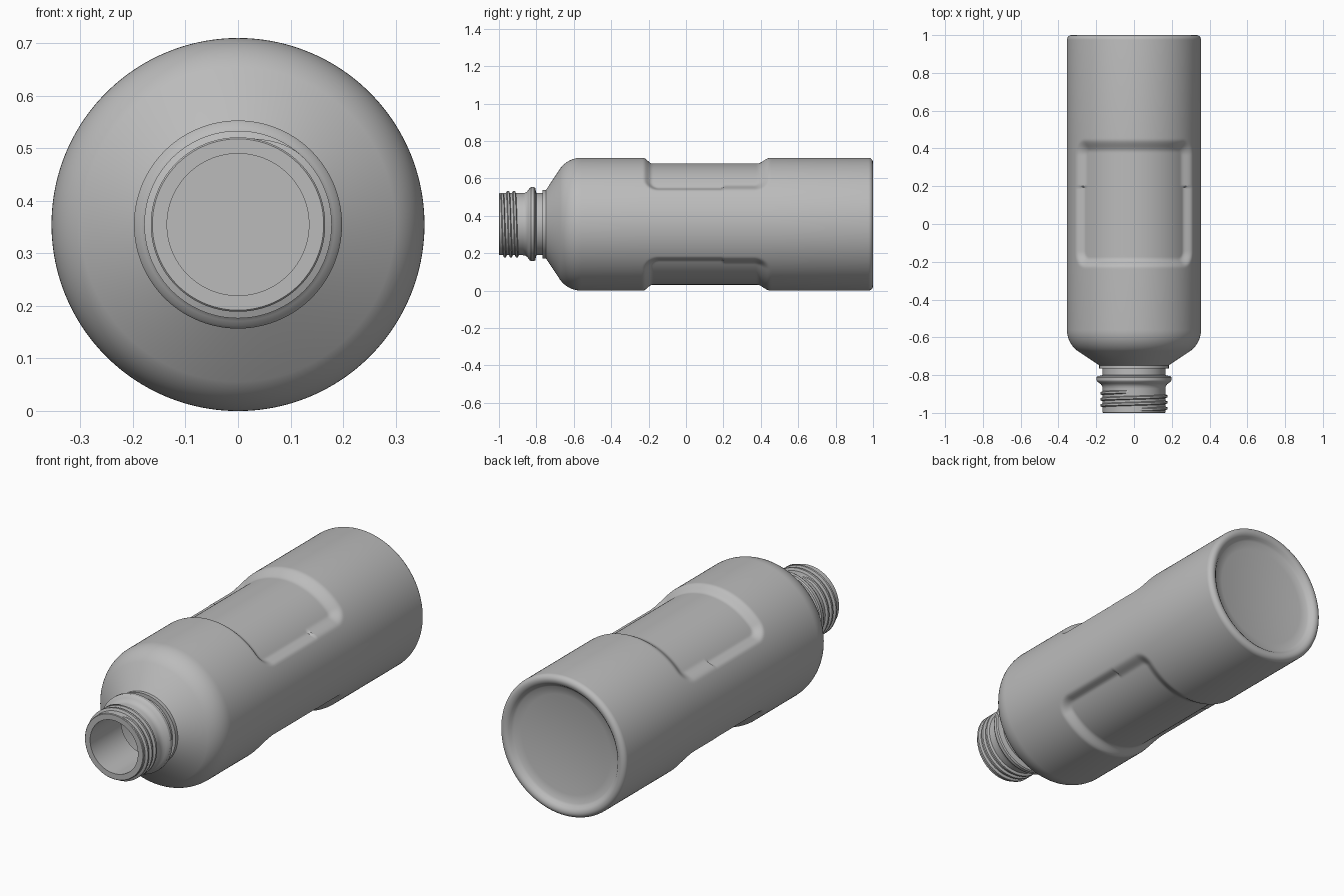
import bpy, bmesh, math

if "Cube" in bpy.data.objects:
    bpy.data.objects.remove(bpy.data.objects["Cube"])

SEG = 256          # sides around the bottle axis
R = 0.355          # body radius, also the height of the axis
grey = bpy.data.materials.new("plain_grey")
grey.diffuse_color = (0.5, 0.5, 0.5, 1)
grey.use_nodes = True
grey.node_tree.nodes["Principled BSDF"].inputs["Base Color"].default_value = grey.diffuse_color


def smooth(t):
    t = max(0.0, min(1.0, t))
    return t * t * (3 - 2 * t)


def point(angle, r, y):
    """Angle is measured clockwise from the top, around the y axis."""
    return (r * math.sin(angle), y, R + r * math.cos(angle))


def finish(name, bm):
    bmesh.ops.recalc_face_normals(bm, faces=bm.faces[:])
    me = bpy.data.meshes.new(name)
    bm.to_mesh(me)
    bm.free()
    me.materials.append(grey)
    ob = bpy.data.objects.new(name, me)
    bpy.context.collection.objects.link(ob)
    bpy.ops.object.select_all(action='DESELECT')
    ob.select_set(True)
    bpy.context.view_layer.objects.active = ob
    bpy.ops.object.shade_smooth_by_angle(angle=math.radians(32))


def panel_depth(angle, y):
    """Depth of the two rounded grip panels, on top and underneath."""
    a = abs(math.atan2(math.sin(angle), math.cos(angle)))
    a = min(a, math.pi - a)
    corner = 0.085
    qx = a * R - 0.375 + corner
    qy = abs(y - 0.11) - 0.34 + corner
    d = math.hypot(max(qx, 0), max(qy, 0)) + min(max(qx, qy), 0) - corner
    width = 0.07 if y > 0.2 else 0.05
    return 0.031 * smooth(-d / width)


def lathe(name, profile, shaped=False):
    bm = bmesh.new()
    rings = []
    for y, r, outer in profile:
        if r == 0:
            rings.append([bm.verts.new(point(0, 0, y))] * SEG)
            continue
        ring = []
        for i in range(SEG):
            a = 2 * math.pi * i / SEG
            ring.append(bm.verts.new(point(a, r - (panel_depth(a, y) if outer else 0), y)))
        rings.append(ring)
    for p, q in zip(rings, rings[1:]):
        for i in range(SEG):
            j = (i + 1) % SEG
            bm.faces.new(list(dict.fromkeys((p[i], p[j], q[j], q[i]))))
    finish(name, bm)


def arc(cy, cr, rad, a0, a1, n):
    """Points of a fillet; angle 0 points outward, 90 toward the base."""
    out = []
    for k in range(n + 1):
        a = math.radians(a0 + (a1 - a0) * k / n)
        out.append((cy + rad * math.sin(a), cr + rad * math.cos(a)))
    return out


# neck finish with its support flange
neck = [(-1.0, 0.135), (-1.0, 0.163), (-0.997, 0.166), (-0.872, 0.166),
        (-0.86, 0.168), (-0.85, 0.174), (-0.842, 0.184), (-0.836, 0.193),
        (-0.828, 0.198), (-0.812, 0.198), (-0.806, 0.193), (-0.80, 0.166),
        (-0.766, 0.166), (-0.766, 0.184), (-0.748, 0.184)]
# shoulder cone rolling into the cylinder
shoulder = arc(-0.56, R - 0.14, 0.14, -53, 0, 10)
# straight wall, finely divided where the panels sink in
n = 84
wall = [(-0.24 + 0.70 * k / n, R) for k in range(n + 1)]
# rounded heel and shallow dished base
heel = arc(0.975, R - 0.025, 0.025, 0, 90, 6)
dish = [(0.998, 0.318), (0.99, 0.308), (0.98, 0.30), (0.972, 0.29)]
dish += [(0.972 - 0.022 * (1 - (r / 0.29) ** 2), r)
         for r in (0.25, 0.2, 0.15, 0.1, 0.05, 0)]
# hollow inside, back up to the mouth
inside = [(0.93, 0), (0.93, 0.28), (0.91, 0.31), (-0.55, 0.315),
          (-0.60, 0.305), (-0.64, 0.27), (-0.75, 0.135), (-1.0, 0.135)]

profile = [(y, r, False) for y, r in neck + shoulder]
profile += [(y, r, True) for y, r in wall]
profile += [(y, r, False) for y, r in heel + dish]
lathe("bottle_body", profile)
lathe("bottle_inside", [(y, r, False) for y, r in inside])

# right-handed screw thread, fading at both ends
bm = bmesh.new()
turns, per = 3, 96
rows = []
for k in range(turns * per + 1):
    t = k / per
    a = 2 * math.pi * t
    y = -0.984 + 0.032 * t
    fade = smooth(min(t, turns - t) / 0.12)
    top = 0.164 + 0.0145 * fade
    rows.append([bm.verts.new(point(a, r, y + dy)) for dy, r in
                 ((-0.011, 0.163), (-0.005, top), (0.005, top), (0.011, 0.163))])
for p, q in zip(rows, rows[1:]):
    for i in range(4):
        j = (i + 1) % 4
        bm.faces.new((p[i], p[j], q[j], q[i]))
bm.faces.new(rows[0])
bm.faces.new(rows[-1])
finish("screw_thread", bm)
